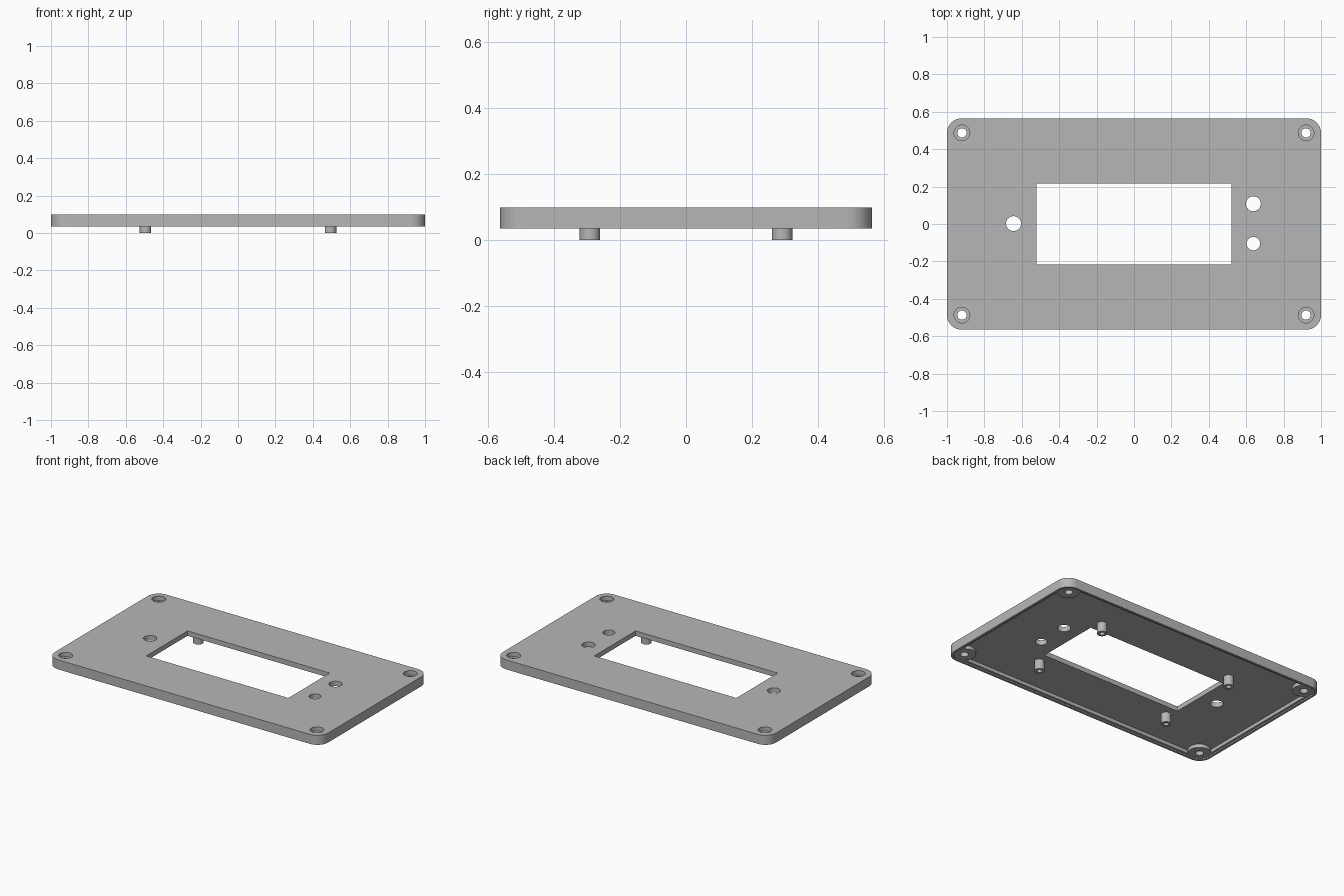
import bpy, bmesh, math

if "Cube" in bpy.data.objects:
    bpy.data.objects.remove(bpy.data.objects["Cube"])

BOTTOM, FLOOR, TOP = 0.035, 0.066, 0.098
HX, HY, R = 1.0, 0.565, 0.079
SX, SY = 0.92, 0.487            # corner screw centres

grey = bpy.data.materials.new("panel grey")
grey.diffuse_color = (0.47, 0.47, 0.47, 1)
grey.use_nodes = True
grey.node_tree.nodes["Principled BSDF"].inputs["Base Color"].default_value = grey.diffuse_color


def arc(cx, cy, r, a0, a1, n):
    return [(cx + r * math.cos(math.radians(a0 + (a1 - a0) * i / n)),
             cy + r * math.sin(math.radians(a0 + (a1 - a0) * i / n))) for i in range(n + 1)]


def circle(cx, cy, r, n=32):
    return arc(cx, cy, r, 0, 360, n)[:-1]


def rounded(hx, hy, r):
    pts = []
    for k, (sx, sy) in enumerate([(1, 1), (-1, 1), (-1, -1), (1, -1)]):
        pts += arc(sx * (hx - r), sy * (hy - r), r, 90 * k, 90 * k + 90, 10)
    return pts


def prism(name, pts, z0, z1):
    bm = bmesh.new()
    face = bm.faces.new([bm.verts.new((x, y, z0)) for x, y in pts])
    ext = bmesh.ops.extrude_face_region(bm, geom=[face])["geom"]
    bmesh.ops.translate(bm, vec=(0, 0, z1 - z0),
                        verts=[v for v in ext if isinstance(v, bmesh.types.BMVert)])
    bmesh.ops.recalc_face_normals(bm, faces=bm.faces)
    mesh = bpy.data.meshes.new(name)
    bm.to_mesh(mesh)
    bm.free()
    mesh.materials.append(grey)
    ob = bpy.data.objects.new(name, mesh)
    bpy.context.collection.objects.link(ob)
    return ob


def cut(ob, name, pts, z0, z1):
    tool = prism(name, pts, z0, z1)
    mod = ob.modifiers.new(name, "BOOLEAN")
    mod.operation, mod.solver, mod.object = "DIFFERENCE", "EXACT", tool
    bpy.context.view_layer.objects.active = ob
    bpy.ops.object.modifier_apply(modifier=mod.name)
    bpy.data.objects.remove(tool)


def smooth(ob):
    bpy.ops.object.select_all(action="DESELECT")
    ob.select_set(True)
    bpy.context.view_layer.objects.active = ob
    bpy.ops.object.shade_smooth_by_angle(angle=math.radians(30))


# Panel with a stepped rim underneath
panel = prism("panel", rounded(HX, HY, R), BOTTOM, TOP)
cut(panel, "rim_step", rounded(HX - 0.015, HY - 0.015, R - 0.015), 0, BOTTOM + 0.008)

# Hollow underside that leaves a round boss at each corner
ix, iy, rb = HX - 0.03, HY - 0.03, 0.07
a0 = -math.degrees(math.acos((ix - SX) / rb))
a1 = 180 - math.degrees(math.asin((iy - SY) / rb))
quarter = arc(SX, SY, rb, a0, a1 - 360, 16)
hollow = (quarter + [(-x, y) for x, y in reversed(quarter)]
          + [(-x, -y) for x, y in quarter] + [(x, -y) for x, y in reversed(quarter)])
cut(panel, "hollow", hollow, 0, FLOOR)

# Display window and the three round openings
wx, wy = 0.52, 0.216
cut(panel, "window", [(-wx, -wy), (wx, -wy), (wx, wy), (-wx, wy)], 0, 0.2)
for x, y, r in [(-0.644, 0.002, 0.04), (0.638, 0.108, 0.04), (0.638, -0.105, 0.036)]:
    cut(panel, "opening", circle(x, y, r), 0, 0.2)

# Counterbored corner screw holes
for sx in (-1, 1):
    for sy in (-1, 1):
        cut(panel, "screw_hole", circle(sx * SX, sy * SY, 0.025), 0, 0.2)
        cut(panel, "counterbore", circle(sx * SX, sy * SY, 0.042), 0.07, 0.2)
smooth(panel)

# Hollow standoffs below the panel
for sx in (-1, 1):
    for sy in (-1, 1):
        x, y = sx * 0.495, sy * 0.292
        post = prism("standoff", circle(x, y, 0.031), 0, FLOOR + 0.002)
        cut(post, "standoff_bore", circle(x, y, 0.016, 20), -0.1, FLOOR - 0.002)
        smooth(post)
